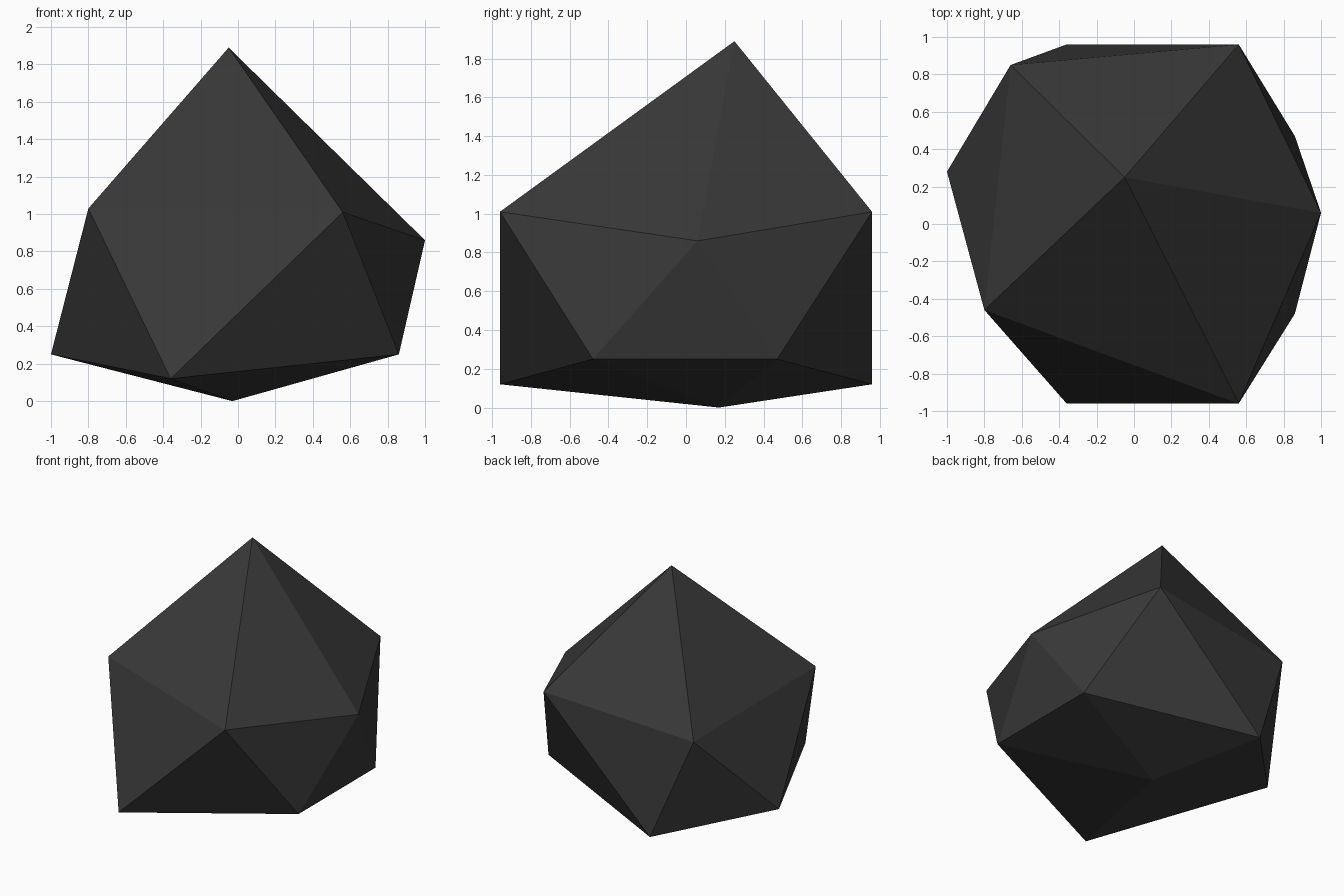
import bpy, bmesh
from mathutils import Vector

if "Cube" in bpy.data.objects:
    bpy.data.objects.remove(bpy.data.objects["Cube"])

# one dark stone colour
mat = bpy.data.materials.new("charcoal stone")
mat.diffuse_color = (0.04, 0.04, 0.04, 1)
mat.use_nodes = True
mat.node_tree.nodes["Principled BSDF"].inputs["Base Color"].default_value = mat.diffuse_color

# rough corners of the rock: peak, upper ring, lower ring, base point
corners = [Vector(c) for c in (
    (-0.05, 0.25, 1.89),
    (-0.80, -0.46, 1.03), (0.56, -0.96, 1.01), (1.00, 0.06, 0.86),
    (0.56, 0.96, 1.01), (-0.66, 0.85, 0.90),
    (-1.00, 0.28, 0.25), (-0.36, -0.96, 0.12), (0.86, -0.48, 0.25),
    (0.86, 0.47, 0.25), (-0.36, 0.96, 0.12),
    (-0.03, 0.17, 0.0))]

# rock: a 20-sided ball whose corners are pulled to the rough positions
bm = bmesh.new()
bmesh.ops.create_icosphere(bm, subdivisions=1, radius=1)
centre = Vector((0, 0, 0.7))
for v in bm.verts:
    start = v.co.copy()
    v.co = min(corners, key=lambda c: (c - centre - start).length)
bmesh.ops.recalc_face_normals(bm, faces=bm.faces)

mesh = bpy.data.meshes.new("rock")
bm.to_mesh(mesh)
bm.free()
mesh.materials.append(mat)
rock = bpy.data.objects.new("rock", mesh)
bpy.context.collection.objects.link(rock)
